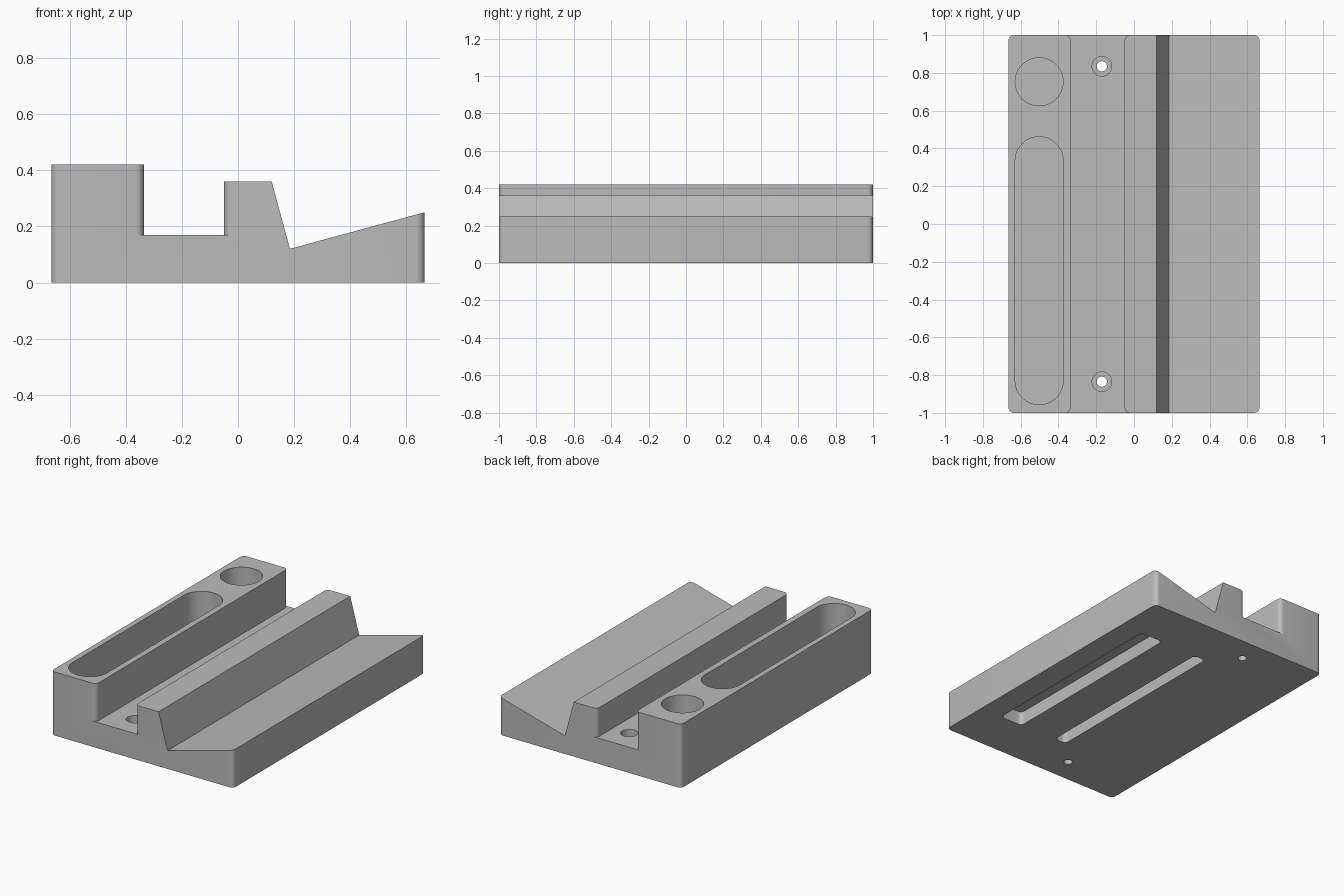
import bpy, bmesh
from math import cos, sin, pi, radians

if "Cube" in bpy.data.objects:
    bpy.data.objects.remove(bpy.data.objects["Cube"], do_unlink=True)

HX, HY, TOP, FLOOR, R = 0.665, 1.0, 0.42, 0.17, 0.03

grey = bpy.data.materials.new("plain grey")
grey.use_nodes = True
grey.diffuse_color = (0.5, 0.5, 0.5, 1)
grey.node_tree.nodes["Principled BSDF"].inputs["Base Color"].default_value = (0.5, 0.5, 0.5, 1)


def arc(cx, cy, r, start, end, n):
    angles = [radians(start + (end - start) * i / n) for i in range(n + 1)]
    return [(cx + r * cos(a), cy + r * sin(a)) for a in angles]


def rounded(x0, x1, y0, y1, r, n=8):
    """Outline of a rectangle with rounded corners."""
    r = min(r, (x1 - x0) / 2 - 1e-4, (y1 - y0) / 2 - 1e-4)
    corners = [(x1 - r, y1 - r), (x0 + r, y1 - r), (x0 + r, y0 + r), (x1 - r, y0 + r)]
    return [p for k, (x, y) in enumerate(corners) for p in arc(x, y, r, 90 * k, 90 * k + 90, n)]


def circle(x, y, r, n=48):
    return arc(x, y, r, 0, 360, n)[:-1]


def prism(name, outline, lo, hi, along_y=False):
    """Extrude an outline along z, or an xz profile along y."""
    bm = bmesh.new()
    place = (lambda p: (p[0], lo, p[1])) if along_y else (lambda p: (p[0], p[1], lo))
    face = bm.faces.new([bm.verts.new(place(p)) for p in outline])
    moved = bmesh.ops.extrude_face_region(bm, geom=[face])["geom"]
    step = (0, hi - lo, 0) if along_y else (0, 0, hi - lo)
    bmesh.ops.translate(bm, vec=step, verts=[v for v in moved if isinstance(v, bmesh.types.BMVert)])
    bmesh.ops.recalc_face_normals(bm, faces=bm.faces)
    mesh = bpy.data.meshes.new(name)
    bm.to_mesh(mesh)
    bm.free()
    mesh.materials.append(grey)
    obj = bpy.data.objects.new(name, mesh)
    bpy.context.collection.objects.link(obj)
    return obj


# Block with rounded upright corners
stand = prism("holder_block", rounded(-HX, HX, -HY, HY, R), 0, TOP)
cutters = []

# Lower ridge top, steep back rest and sloping shelf
cutters.append(prism("rest_cutter", [(-0.2, 0.36), (0.12, 0.36), (0.185, 0.12),
                                     (0.8, 0.287), (0.8, 0.6), (-0.2, 0.6)], -1.2, 1.2, True))

# Channel whose mouths flare round the block corners
xl, xr, e = -0.335, -0.05, HY - R
quarter = arc(xr + R, e, R, 180, 90, 8) + [(xr + R, 1.1)]
left = [(xl + xr - x, y) for x, y in reversed(quarter)]
upper = quarter + left
lower = [(x, -y) for x, y in reversed(upper)]
cutters.append(prism("channel_cutter", upper + lower, FLOOR, 0.6))

# Round and long pockets in the tall block
cutters.append(prism("round_pocket_cutter", circle(-0.502, 0.753, 0.127), 0.1, 0.6))
cutters.append(prism("long_pocket_cutter", rounded(-0.629, -0.375, -0.956, 0.462, 1, 16), 0.1, 0.6))

# Counterbored screw holes
for y in (-0.835, 0.835):
    cutters.append(prism("screw_hole_cutter", circle(-0.17, y, 0.027), -0.1, 0.3))
    cutters.append(prism("screw_head_cutter", circle(-0.17, y, 0.052), 0.1, 0.3))

# Hollows in the underside
cutters.append(prism("shelf_hollow_cutter", rounded(0.34, 0.505, -0.675, 0.675, R), -0.1, 0.09))
cutters.append(prism("ridge_hollow_cutter", rounded(-0.01, 0.075, -0.67, 0.67, R), -0.1, 0.26))

# Cut and finish
bpy.ops.object.select_all(action="DESELECT")
bpy.context.view_layer.objects.active = stand
stand.select_set(True)
for cutter in cutters:
    cutter.hide_render = True
    mod = stand.modifiers.new(cutter.name, "BOOLEAN")
    mod.operation, mod.solver, mod.object = "DIFFERENCE", "EXACT", cutter
    bpy.ops.object.modifier_apply(modifier=mod.name)
    bpy.data.objects.remove(cutter, do_unlink=True)
bpy.ops.object.shade_smooth_by_angle(angle=radians(30))
